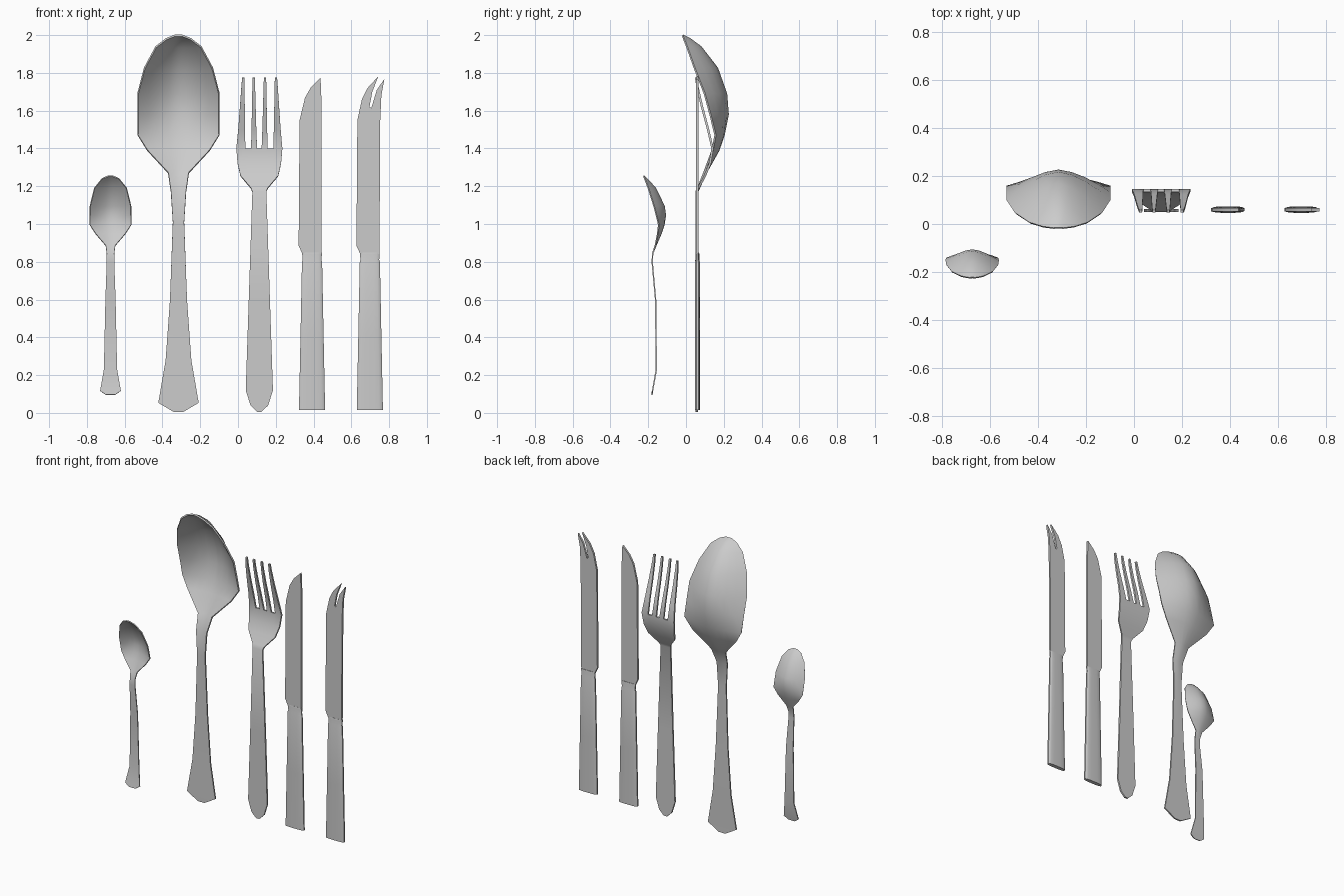
import bpy, bmesh, math

if "Cube" in bpy.data.objects:
    bpy.data.objects.remove(bpy.data.objects["Cube"])

steel = bpy.data.materials.new("brushed_steel")
steel.use_nodes = True
steel.diffuse_color = (0.6, 0.6, 0.6, 1)
steel.node_tree.nodes["Principled BSDF"].inputs["Base Color"].default_value = (0.6, 0.6, 0.6, 1)


def finish(name, bm, thickness=0, angle=40):
    """Turn a bmesh into a smooth-shaded steel object, thickening sheets."""
    bmesh.ops.remove_doubles(bm, verts=bm.verts, dist=0.0005)
    bmesh.ops.recalc_face_normals(bm, faces=bm.faces)
    mesh = bpy.data.meshes.new(name)
    bm.to_mesh(mesh)
    bm.free()
    obj = bpy.data.objects.new(name, mesh)
    bpy.context.collection.objects.link(obj)
    mesh.materials.append(steel)
    bpy.ops.object.select_all(action='DESELECT')
    obj.select_set(True)
    bpy.context.view_layer.objects.active = obj
    if thickness:
        mod = obj.modifiers.new("thickness", 'SOLIDIFY')
        mod.thickness = thickness
        mod.offset = 0
        bpy.ops.object.modifier_apply(modifier=mod.name)
    bpy.ops.object.shade_smooth_by_angle(angle=math.radians(angle))
    return obj


def skin(bm, rows):
    """Bridge equal-length rows of points with quads."""
    grid = [[bm.verts.new(p) for p in row] for row in rows]
    for a, b in zip(grid, grid[1:]):
        for i in range(len(a) - 1):
            bm.faces.new((a[i], a[i + 1], b[i + 1], b[i]))


def spoon(name, cx, sections, thickness):
    """Sections are (z, half width, centre y, edge y)."""
    cols = [i / 4 for i in range(-4, 5)]
    bm = bmesh.new()
    skin(bm, [[(cx + w * t, edge + (mid - edge) * (1 - abs(t) ** 1.6), z) for t in cols]
              for z, w, mid, edge in sections])
    return finish(name, bm, thickness, 60)


# Spoons: handle from the bottom up, then the bowl
spoon("large_spoon", -0.315, [
    (0.005, 0.025, 0.055, 0.055), (0.053, 0.107, 0.055, 0.055), (0.28, 0.068, 0.058, 0.058),
    (0.6, 0.045, 0.058, 0.058), (1.01, 0.03, 0.054, 0.054), (1.17, 0.04, 0.06, 0.056),
    (1.27, 0.054, 0.105, 0.095), (1.39, 0.165, 0.172, 0.14), (1.47, 0.215, 0.2, 0.155),
    (1.58, 0.215, 0.222, 0.128), (1.69, 0.215, 0.213, 0.098), (1.825, 0.18, 0.165, 0.045),
    (1.937, 0.12, 0.078, 0.005), (1.98, 0.065, 0.02, -0.012), (1.998, 0.02, -0.016, -0.018)], 0.01)
spoon("small_spoon", -0.675, [
    (0.096, 0.025, -0.181, -0.181), (0.117, 0.055, -0.177, -0.177), (0.23, 0.035, -0.157, -0.157),
    (0.6, 0.027, -0.161, -0.161), (0.8, 0.02, -0.179, -0.179), (0.845, 0.02, -0.176, -0.176),
    (0.885, 0.025, -0.16, -0.163), (0.95, 0.08, -0.132, -0.15), (0.995, 0.109, -0.117, -0.145),
    (1.045, 0.109, -0.109, -0.157), (1.095, 0.108, -0.116, -0.17), (1.19, 0.085, -0.162, -0.2),
    (1.24, 0.045, -0.208, -0.219), (1.254, 0.012, -0.224, -0.225)], 0.007)

# Fork: one sheet whose top row matches the roots of the four tines
fork_x = 0.113
roots = [(-0.122, -0.074), (-0.044, -0.012), (0.012, 0.044), (0.074, 0.122)]
tips = [-0.085, -0.03, 0.03, 0.088]
cols = [x / 0.122 for pair in roots for x in pair]
bm = bmesh.new()
skin(bm, [[(fork_x + w * t, y, z) for t in cols] for z, w, y in [
    (0.006, 0.012, 0.057), (0.04, 0.047, 0.057), (0.12, 0.072, 0.057), (0.6, 0.056, 0.057),
    (1.17, 0.037, 0.055), (1.19, 0.045, 0.065), (1.255, 0.1, 0.1), (1.32, 0.115, 0.127),
    (1.4, 0.122, 0.14)]])
for (left, right), tip in zip(roots, tips):
    rows = []
    for f, z, y in [(0, 1.4, 0.14), (0.33, 1.5, 0.117), (0.62, 1.62, 0.085), (0.85, 1.72, 0.062), (1, 1.775, 0.053)]:
        a, b = left + (tip - 0.006 - left) * f, right + (tip + 0.006 - right) * f
        rows.append([(fork_x + a, y, z), (fork_x + b, y, z)])
    skin(bm, rows)
finish("fork", bm, 0.012)


def knife(name, cx, tip):
    """Flat blade with the given tip outline, on a rounded handle."""
    outline = [(0.05, 0.84), (0.051, 0.875)] + tip + [(-0.071, 0.885), (-0.05, 0.84)]
    bm = bmesh.new()
    face = bm.faces.new([bm.verts.new((cx + x, 0.052, z)) for x, z in outline])
    moved = bmesh.ops.extrude_face_region(bm, geom=[face])["geom"]
    bmesh.ops.translate(bm, vec=(0, 0.014, 0), verts=[v for v in moved if isinstance(v, bmesh.types.BMVert)])
    finish(name + "_blade", bm, 0, 30)

    # Handle: rounded flat section, with a narrower collar at the blade
    bm = bmesh.new()
    rings = []
    for z, w, d in [(0.015, 0.07, 0.0135), (0.4, 0.062, 0.0135), (0.8, 0.054, 0.0135),
                    (0.81, 0.05, 0.011), (0.84, 0.053, 0.011), (0.85, 0.053, 0.009)]:
        ring = []
        for i in range(16):
            a = 2 * math.pi * (i + 0.5) / 16
            c, s = math.cos(a), math.sin(a)
            ring.append((cx + w * math.copysign(abs(c) ** 0.6, c),
                         0.06 + d * math.copysign(abs(s) ** 0.6, s), z))
        rings.append(ring + ring[:1])
    skin(bm, rings)
    bmesh.ops.remove_doubles(bm, verts=bm.verts, dist=0.0005)
    bmesh.ops.holes_fill(bm, edges=[e for e in bm.edges if e.is_boundary])
    finish(name + "_handle", bm, 0, 40)


knife("table_knife", 0.392, [
    (0.05, 1.65), (0.045, 1.775), (-0.005, 1.725), (-0.037, 1.67), (-0.066, 1.55)])
knife("forked_knife", 0.698, [
    (0.055, 1.55), (0.061, 1.68), (0.077, 1.768), (0.037, 1.71), (0.008, 1.615), (-0.002, 1.62),
    (0.013, 1.7), (0.045, 1.782), (-0.012, 1.72), (-0.042, 1.66), (-0.066, 1.55)])
